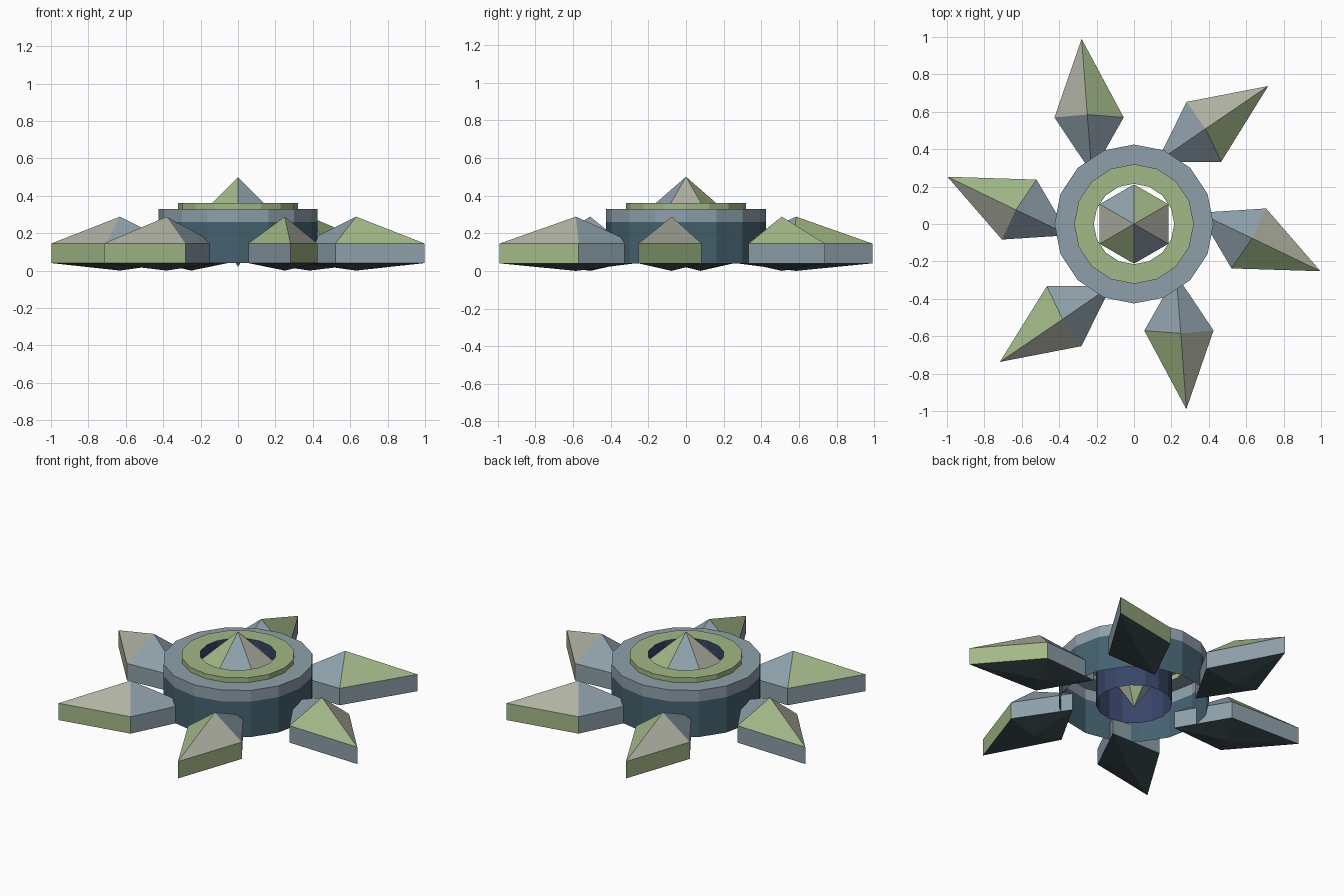
import bpy
from math import cos, sin, pi

if "Cube" in bpy.data.objects:
    bpy.data.objects.remove(bpy.data.objects["Cube"])


def material(name, rgb):
    m = bpy.data.materials.new(name)
    m.diffuse_color = (*rgb, 1)
    m.use_nodes = True
    m.node_tree.nodes["Principled BSDF"].inputs["Base Color"].default_value = m.diffuse_color
    return m


GREEN = material("green", (0.36, 0.48, 0.24))
BEIGE = material("beige", (0.43, 0.44, 0.36))
SLATE = material("slate", (0.27, 0.35, 0.40))
TEAL = material("teal", (0.06, 0.12, 0.16))
NAVY = material("navy", (0.04, 0.06, 0.14))
DARK = material("dark", (0.05, 0.08, 0.09))


def build(name, verts, faces, mats):
    """Mesh object with one material per face."""
    me = bpy.data.meshes.new(name)
    me.from_pydata(verts, [], faces)
    unique = list(dict.fromkeys(mats))
    for m in unique:
        me.materials.append(m)
    for p, m in zip(me.polygons, mats):
        p.material_index = unique.index(m)
    me.update()
    ob = bpy.data.objects.new(name, me)
    bpy.context.collection.objects.link(ob)
    return ob


def lathe(name, profile, mats, n=16):
    """Revolve (radius, z) points into an open flat-sided shell."""
    verts = [(r * cos(2 * pi * i / n), r * sin(2 * pi * i / n), z)
             for r, z in profile for i in range(n)]
    faces, fm = [], []
    for k, m in enumerate(mats):
        for i in range(n):
            j = (i + 1) % n
            faces.append((k * n + i, k * n + j, (k + 1) * n + j, (k + 1) * n + i))
            fm.append(m)
    return build(name, verts, faces, fm)


# Hub: outer wall, shoulder, raised collar and inner tube, open underneath
lathe("hub", [(0.425, 0.04), (0.425, 0.26), (0.425, 0.33), (0.32, 0.33),
              (0.32, 0.36), (0.215, 0.36), (0.215, 0.04)],
      [TEAL, SLATE, SLATE, GREEN, GREEN, NAVY])

# Central six-sided crystal, pointed at both ends
ring = [(0.212 * cos(pi / 6 + i * pi / 3), 0.212 * sin(pi / 6 + i * pi / 3), 0.315)
        for i in range(6)]
upper = [(i, (i + 1) % 6, 6) for i in range(6)]
lower = [((i + 1) % 6, i, 7) for i in range(6)]
build("crystal", ring + [(0, 0, 0.5), (0, 0, 0.02)], upper + lower,
      [GREEN, SLATE, BEIGE] * 4)

# Six kite-shaped blades: outline is inner end, right corner, tip, left corner
outline = [(0.225, -0.27), (0.055, -0.57), (0.28, -0.99), (0.425, -0.57)]
peak = (0.25, -0.585)
for b in range(6):
    a = b * pi / 3

    def turn(p, z):
        return (p[0] * cos(a) - p[1] * sin(a), p[0] * sin(a) + p[1] * cos(a), z)

    verts = [turn(p, 0.04) for p in outline] + [turn(p, 0.145) for p in outline]
    verts += [turn(peak, 0.0), turn(peak, 0.288)]
    faces, mats = [], []
    for i in range(4):
        j = (i + 1) % 4
        faces += [(i, j, 4 + j, 4 + i), (4 + i, 4 + j, 9), (j, i, 8)]
        wall = GREEN if i == 2 else SLATE
        roof = (SLATE, GREEN, BEIGE, SLATE)[i]
        mats += [wall, roof, DARK]
    build(f"blade_{b + 1}", verts, faces, mats)
